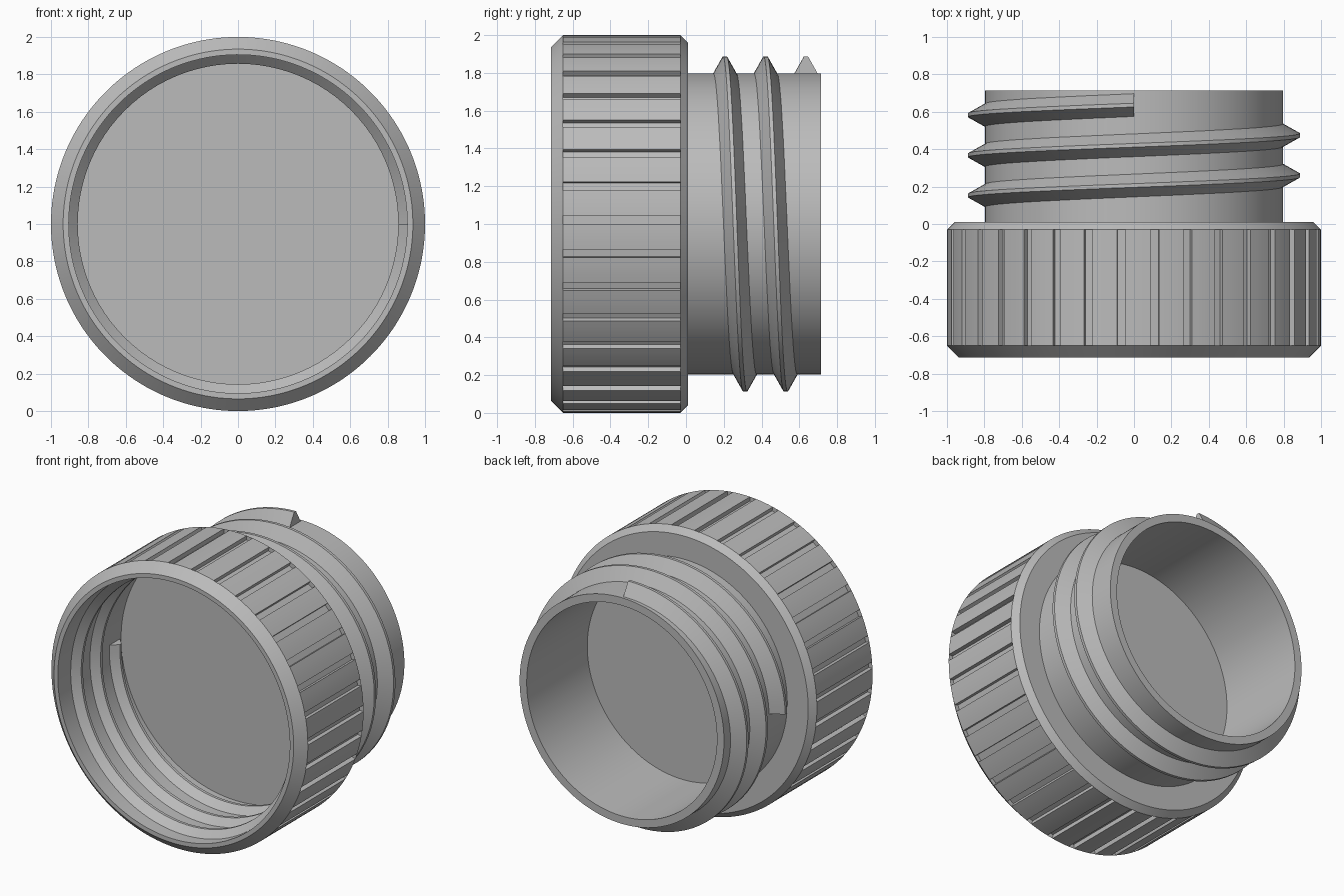
import bpy, bmesh
from math import pi, cos, sin, radians

cube = bpy.data.objects.get("Cube")
if cube:
    bpy.data.objects.remove(cube)

# Single grey plastic
GREY = (0.5, 0.5, 0.5, 1)
mat = bpy.data.materials.new("grey plastic")
mat.use_nodes = True
mat.diffuse_color = GREY
bsdf = mat.node_tree.nodes["Principled BSDF"]
bsdf.inputs["Base Color"].default_value = GREY
bsdf.inputs["Roughness"].default_value = 0.6


def point(angle, r, y):
    """Polar position around the horizontal axis of the part."""
    return (r * cos(angle), y, 1 + r * sin(angle))


def bridge(bm, rings, closed):
    """Join neighbouring rings of equal length with quads."""
    for a, b in zip(rings, rings[1:]):
        n = len(a)
        for i in range(n if closed else n - 1):
            j = (i + 1) % n
            bm.faces.new((a[i], a[j], b[j], b[i]))


def finish(bm, name):
    bmesh.ops.remove_doubles(bm, verts=bm.verts, dist=1e-5)
    bmesh.ops.recalc_face_normals(bm, faces=bm.faces)
    mesh = bpy.data.meshes.new(name)
    bm.to_mesh(mesh)
    bm.free()
    mesh.materials.append(mat)
    obj = bpy.data.objects.new(name, mesh)
    bpy.context.collection.objects.link(obj)
    bpy.ops.object.select_all(action='DESELECT')
    obj.select_set(True)
    bpy.context.view_layer.objects.active = obj
    bpy.ops.object.shade_smooth_by_angle(angle=radians(30))
    return obj


# Cap and neck: one turned shell with grip grooves around the cap
GROOVES, DEPTH = 35, 0.03
sector = 2 * pi / GROOVES
groove = radians(2.6)
steps = []                      # (angle, radial drop where grooved)
for k in range(GROOVES):
    a = k * sector
    steps += [(a, 0), (a, DEPTH), (a + groove, DEPTH), (a + groove, 0)]
    land = sector - groove
    steps += [(a + groove + land * i / 4, 0) for i in (1, 2, 3)]

profile = [                     # radius, y, grooved
    (0, -0.01, 0), (0.905, -0.01, 0), (0.905, -0.715, 0), (0.935, -0.715, 0),
    (1, -0.65, 0), (1, -0.65, 1), (1, -0.03, 1), (1, -0.03, 0),
    (0.96, 0.01, 0), (0.797, 0.01, 0), (0.797, 0.715, 0),
    (0.742, 0.715, 0), (0.742, 0.04, 0), (0, 0.04, 0)]
bm = bmesh.new()
rings = [[bm.verts.new(point(a, r - drop * cut, y)) for a, drop in steps]
         for r, y, cut in profile]
bridge(bm, rings, True)
finish(bm, "cap_and_neck")


# Screw threads: a trapezoid swept along a helix, with flat ends
def thread(name, start, y0, turns, base, crest, pitch=0.215):
    bm = bmesh.new()
    section = [(base, -0.065), (crest, -0.01), (crest, 0.01), (base, 0.065)]
    count = int(turns * 96)
    rings = []
    for i in range(count + 1):
        t = turns * i / count
        rings.append([bm.verts.new(point(start - 2 * pi * t, r, y0 + pitch * t + dy))
                      for r, dy in section])
    bridge(bm, rings, True)
    bm.faces.new(rings[0])
    bm.faces.new(rings[-1])
    finish(bm, name)


thread("outer_thread", pi, 0.152, 2.25, 0.79, 0.888)
thread("inner_thread", 0, -0.62, 2.5, 0.912, 0.857)
